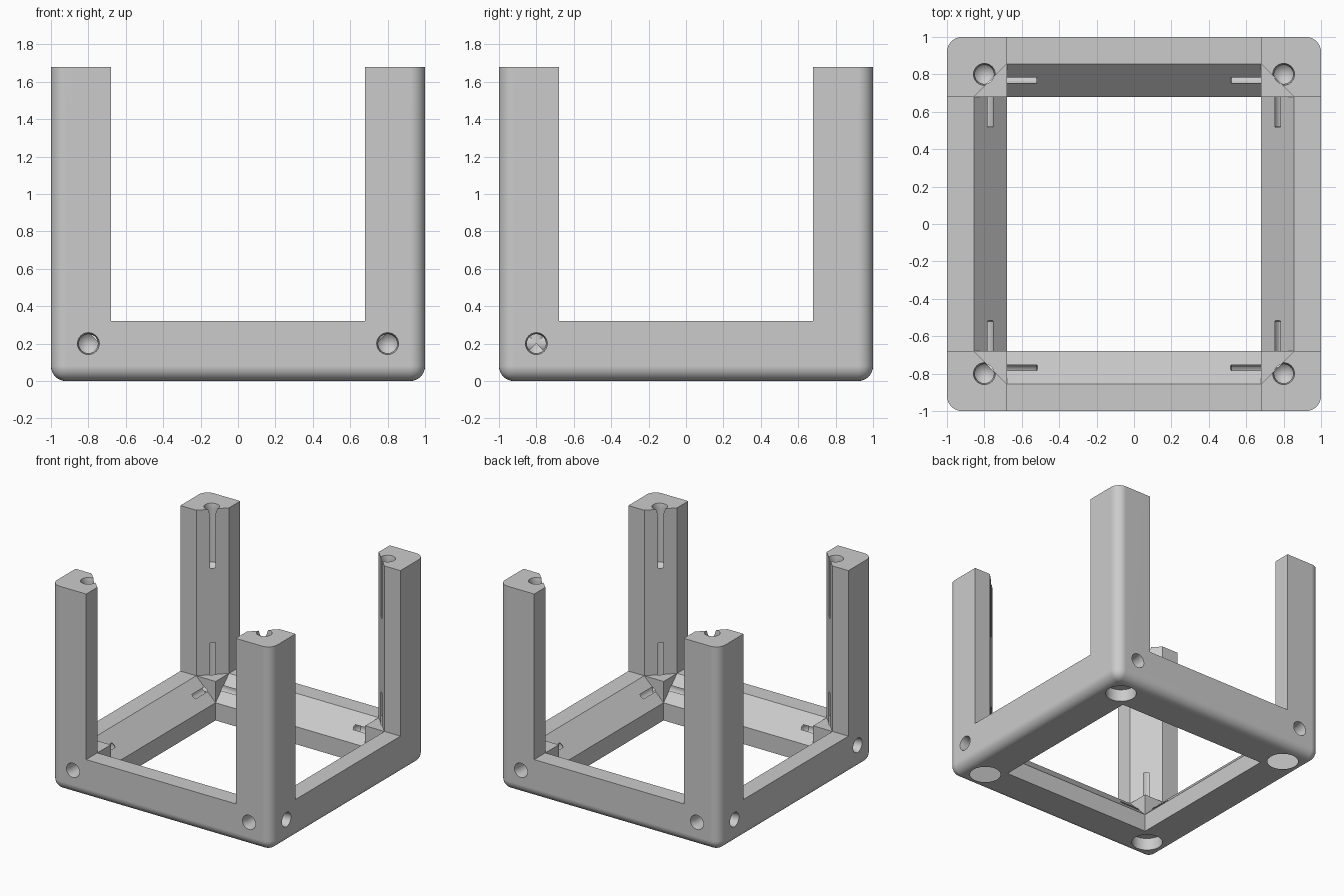
import bpy, bmesh, math
from mathutils import Vector

default = bpy.data.objects.get("Cube")
if default:
    bpy.data.objects.remove(default, do_unlink=True)

INNER, CHAMFER, BEAM, TOP = 0.68, 0.855, 0.32, 1.68
LEDGE = BEAM - (CHAMFER - INNER)
HOLE = 0.80          # distance of every hole axis from the middle
HOLE_Z = 0.20

grey = bpy.data.materials.new("light_grey")
grey.use_nodes = True
grey.diffuse_color = (0.6, 0.6, 0.6, 1)
grey.node_tree.nodes["Principled BSDF"].inputs["Base Color"].default_value = (0.6, 0.6, 0.6, 1)


def finish(bm, name):
    bmesh.ops.recalc_face_normals(bm, faces=bm.faces)
    mesh = bpy.data.meshes.new(name)
    bm.to_mesh(mesh)
    bm.free()
    mesh.materials.append(grey)
    obj = bpy.data.objects.new(name, mesh)
    bpy.context.collection.objects.link(obj)
    return obj


def prism(name, profile, axis, lo, hi):
    """Extrude a 2D profile along one axis."""
    bm = bmesh.new()
    verts = []
    for a, b in profile:
        co = [a, b]
        co.insert(axis, lo)
        verts.append(bm.verts.new(co))
    face = bm.faces.new(verts)
    new = bmesh.ops.extrude_face_region(bm, geom=[face])["geom"]
    shift = Vector((0, 0, 0))
    shift[axis] = hi - lo
    bmesh.ops.translate(bm, vec=shift, verts=[g for g in new if isinstance(g, bmesh.types.BMVert)])
    return finish(bm, name)


def drill(name, profile, start, direction, sides=24):
    """Turned cutter of (radius, depth) points, closed by a tip."""
    bm = bmesh.new()
    rings = []
    for r, d in profile[:-1]:
        rings.append([bm.verts.new((r * math.cos(t), r * math.sin(t), d))
                      for t in (math.tau * i / sides for i in range(sides))])
    tip = bm.verts.new((0, 0, profile[-1][1]))
    bm.faces.new(rings[0])
    for i in range(sides):
        j = (i + 1) % sides
        for low, high in zip(rings, rings[1:]):
            bm.faces.new((low[i], low[j], high[j], high[i]))
        bm.faces.new((rings[-1][i], rings[-1][j], tip))
    obj = finish(bm, name)
    turn = Vector(direction).to_track_quat('Z', 'Y').to_matrix().to_4x4()
    obj.data.transform(turn)
    obj.data.transform(turn.Translation(start))
    return obj


# Block with rounded upright and bottom edges
bm = bmesh.new()
bmesh.ops.create_cube(bm, size=2)
bmesh.ops.scale(bm, vec=(1, 1, TOP / 2), verts=bm.verts)
bmesh.ops.translate(bm, vec=(0, 0, TOP / 2), verts=bm.verts)
rounded = [e for e in bm.edges if min(v.co.z for v in e.verts) < 0.01]
bmesh.ops.bevel(bm, geom=rounded, offset=0.08, segments=8, profile=0.5, affect='EDGES')
frame = finish(bm, "corner_post_frame")

# Openings between the posts, leaving chamfered bottom beams
half = [(INNER, -1), (INNER, LEDGE), (CHAMFER, BEAM), (2, BEAM), (2, 3)]
opening = half + [(-a, b) for a, b in reversed(half)]
cutters = [prism("opening_cutter", opening, axis, -INNER, INNER) for axis in (0, 1)]

# Inner chamfer of the posts
c, n = CHAMFER, INNER
octagon = [(c, n), (n, c), (-n, c), (-c, n), (-c, -n), (-n, -c), (n, -c), (c, -n)]
cutters.append(prism("post_chamfer_cutter", octagon, 2, BEAM, 3))

# Slightly flared rod holes, plus wide foot recesses underneath
rod = [(0.0588, -0.02), (0.0588, 0), (0.051, 0.04), (0.051, 0.48), (0, 0.53)]
foot = [(0.117, -0.02), (0.117, 0.1), (0.051, 0.1), (0.051, 0.58), (0, 0.63)]
for sx in (-1, 1):
    for sy in (-1, 1):
        x, y = sx * HOLE, sy * HOLE
        cutters += [
            drill("side_hole_cutter", rod, (sx, y, HOLE_Z), (-sx, 0, 0)),
            drill("front_hole_cutter", rod, (x, sy, HOLE_Z), (0, -sy, 0)),
            drill("top_hole_cutter", rod, (x, y, TOP), (0, 0, -1)),
            drill("foot_hole_cutter", foot, (x, y, 0), (0, 0, 1)),
        ]

# Cut everything and keep the result as plain mesh
for cutter in cutters:
    cutter.hide_render = True
    mod = frame.modifiers.new("cut", 'BOOLEAN')
    mod.operation = 'DIFFERENCE'
    mod.solver = 'EXACT'
    mod.object = cutter
bpy.context.view_layer.update()
graph = bpy.context.evaluated_depsgraph_get()
result = bpy.data.meshes.new_from_object(frame.evaluated_get(graph))
frame.modifiers.clear()
frame.data = result
result.materials.clear()
result.materials.append(grey)
for poly in result.polygons:
    poly.material_index = 0
for cutter in cutters:
    bpy.data.objects.remove(cutter, do_unlink=True)

# Smooth roundings, crisp edges
for obj in bpy.context.selected_objects:
    obj.select_set(False)
frame.select_set(True)
bpy.context.view_layer.objects.active = frame
bpy.ops.object.shade_smooth_by_angle(angle=math.radians(25))
weighted = frame.modifiers.new("weighted_normals", 'WEIGHTED_NORMAL')
weighted.keep_sharp = True
